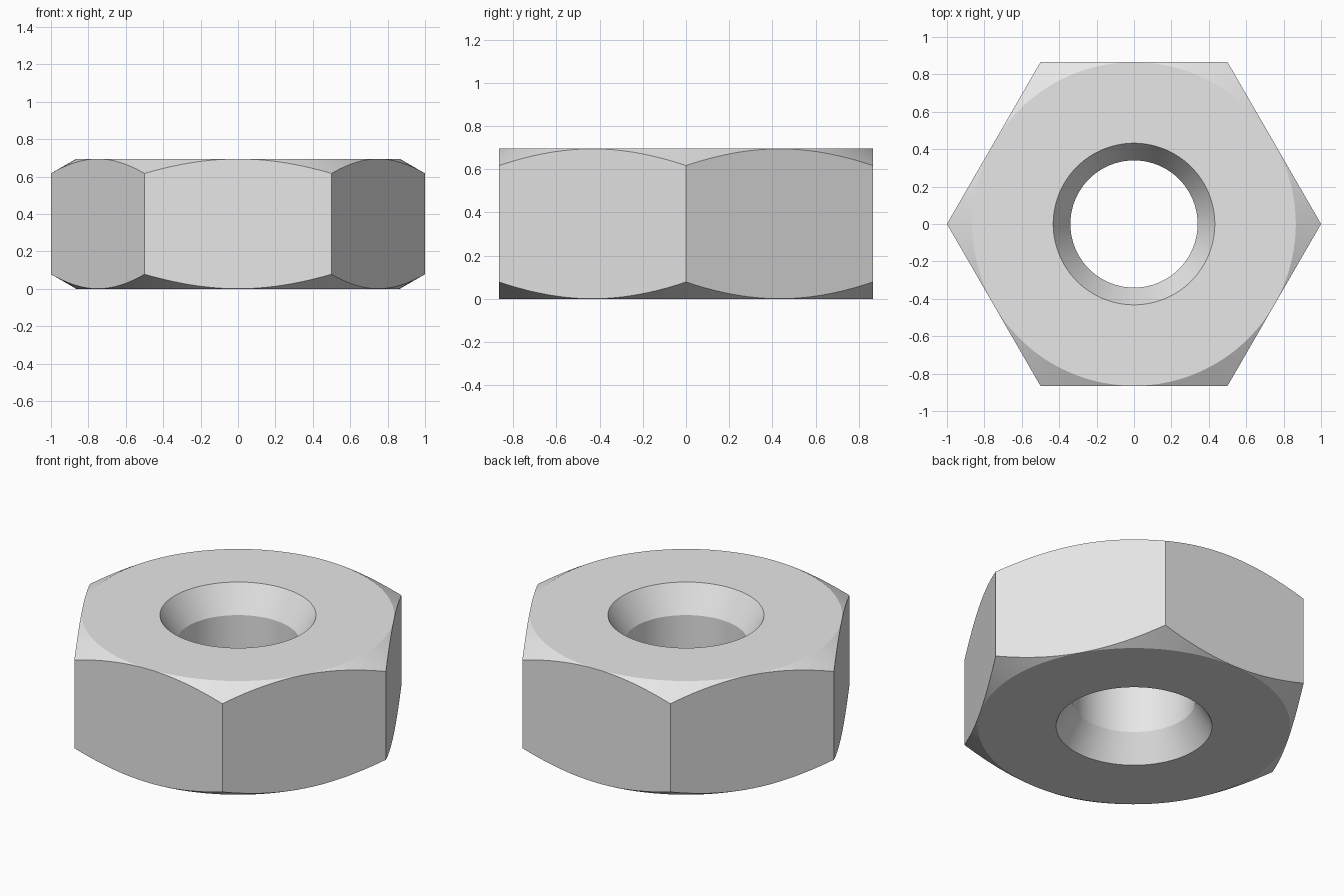
import bpy, bmesh
from math import sin, cos, pi, tan, radians, sqrt

default = bpy.data.objects.get("Cube")
if default:
    bpy.data.objects.remove(default, do_unlink=True)

HEIGHT = 0.695
FLAT = sqrt(3) / 2            # centre to flat side; corners sit at radius 1
FACE_R = FLAT - 0.001         # flat round land on top and bottom
BORE_R, RIM_R = 0.34, 0.432   # straight hole and countersink rim
SINK = (RIM_R - BORE_R) * tan(radians(60))
SEGMENTS = 192                # multiple of six, so corners get vertices


def hex_radius(a):
    """Distance from the axis to the hexagon at angle a."""
    return FLAT / cos(a % (pi / 3) - pi / 6)


def section(a):
    """Closed cross-section loop of (radius, z) at angle a."""
    r = hex_radius(a)
    drop = (r - FACE_R) * tan(radians(30))
    lower = [(BORE_R, SINK), (RIM_R, 0), (FACE_R, 0), (r, drop)]
    upper = [(rad, HEIGHT - z) for rad, z in reversed(lower)]
    return lower + upper


# Steel material
steel = bpy.data.materials.new("steel_grey")
steel.use_nodes = True
colour = (0.8, 0.8, 0.8, 1)
steel.diffuse_color = colour
steel.node_tree.nodes["Principled BSDF"].inputs["Base Color"].default_value = colour

# Nut body: sweep the cross-section around the axis
bm = bmesh.new()
loops = []
for i in range(SEGMENTS):
    a = 2 * pi * i / SEGMENTS
    loops.append([bm.verts.new((r * cos(a), r * sin(a), z)) for r, z in section(a)])
for i, here in enumerate(loops):
    there = loops[(i + 1) % SEGMENTS]
    for j in range(len(here)):
        k = (j + 1) % len(here)
        bm.faces.new((here[j], there[j], there[k], here[k]))
bmesh.ops.recalc_face_normals(bm, faces=bm.faces)

mesh = bpy.data.meshes.new("hex_nut")
bm.to_mesh(mesh)
bm.free()
mesh.materials.append(steel)
nut = bpy.data.objects.new("hex_nut", mesh)
bpy.context.collection.objects.link(nut)

# Smooth round surfaces, crisp edges
bpy.ops.object.select_all(action="DESELECT")
nut.select_set(True)
bpy.context.view_layer.objects.active = nut
bpy.ops.object.shade_smooth_by_angle(angle=radians(20))
